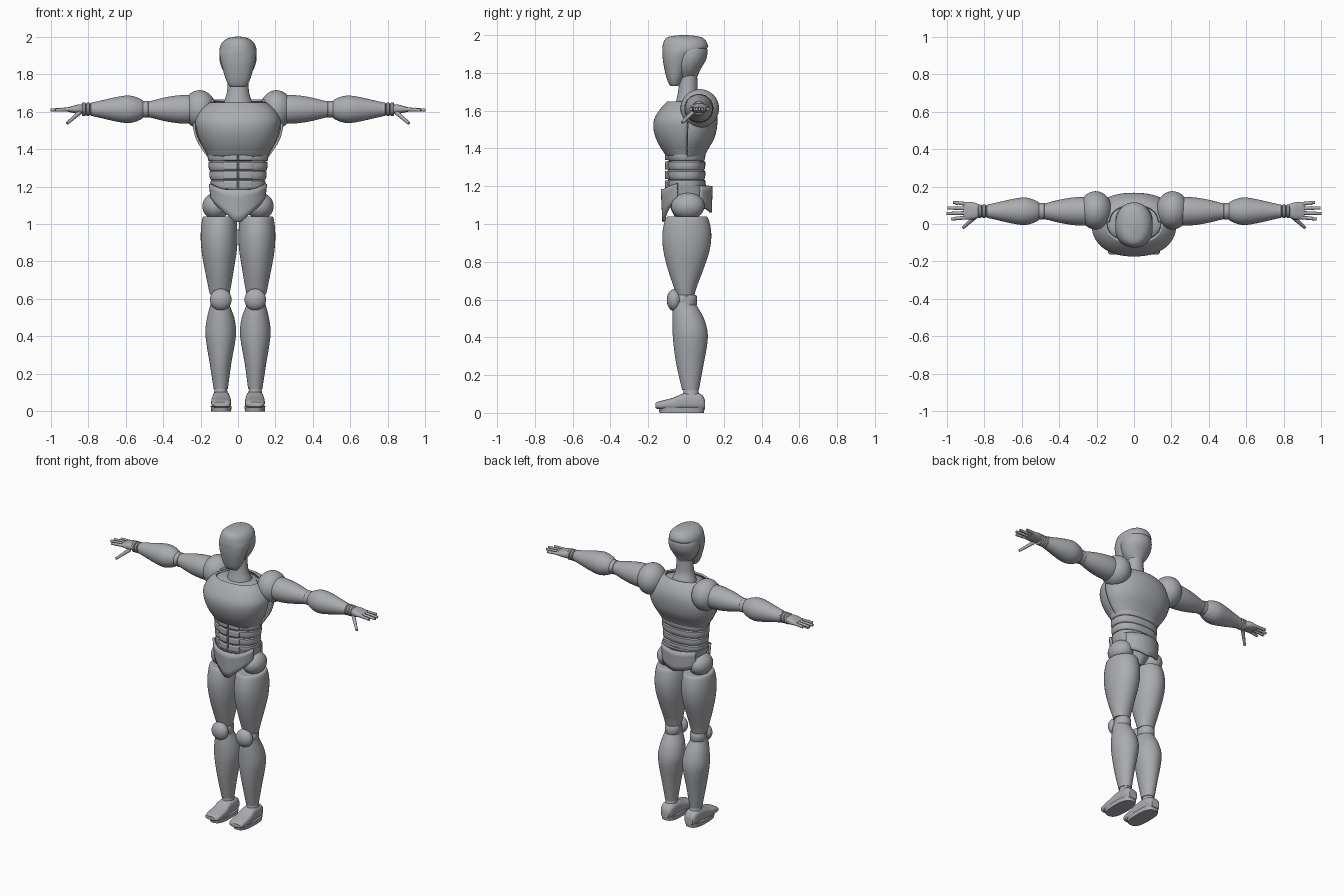
import bpy, bmesh
from math import cos, sin, pi, radians, copysign
from mathutils import Vector

if "Cube" in bpy.data.objects:
    bpy.data.objects.remove(bpy.data.objects["Cube"])

grey = bpy.data.materials.new("plain_grey")
grey.use_nodes = True
grey.diffuse_color = (0.4, 0.41, 0.43, 1)
grey.node_tree.nodes["Principled BSDF"].inputs["Base Color"].default_value = (0.4, 0.41, 0.43, 1)


def finish(name, bm, mirror=False, thick=0, angle=40):
    bmesh.ops.recalc_face_normals(bm, faces=bm.faces)
    mesh = bpy.data.meshes.new(name)
    bm.to_mesh(mesh)
    bm.free()
    mesh.materials.append(grey)
    obj = bpy.data.objects.new(name, mesh)
    bpy.context.collection.objects.link(obj)
    bpy.ops.object.select_all(action="DESELECT")
    obj.select_set(True)
    bpy.context.view_layer.objects.active = obj
    if thick:
        solid = obj.modifiers.new("thickness", "SOLIDIFY")
        solid.thickness = thick
        solid.offset = 0
    if mirror:
        obj.modifiers.new("mirror", "MIRROR")
    bpy.ops.object.shade_smooth_by_angle(angle=radians(angle))
    return obj


def smooth_rings(rings, steps):
    """Catmull-Rom interpolation between the measured sections."""
    out = []
    last = len(rings) - 1
    for i in range(last):
        a, b = rings[max(i - 1, 0)], rings[i]
        c, d = rings[i + 1], rings[min(i + 2, last)]
        for k in range(steps):
            t = k / steps
            out.append([q + t * (r - p) / 2 + t * t * (2 * p - 5 * q + 4 * r - s) / 2
                        + t ** 3 * (3 * q - p - 3 * r + s) / 2
                        for p, q, r, s in zip(a, b, c, d)])
    return out + [list(rings[-1])]


def tube(name, rings, axis="Z", power=2, steps=4, mirror=False, arc=None, thick=0, sides=40):
    """Loft of rounded sections: (position, low and high limits of the two other axes)."""
    bm = bmesh.new()
    rows = []
    start, end = arc or (0, 360)
    count = sides + 1 if arc else sides
    for t, a0, a1, b0, b1 in smooth_rings(rings, steps):
        row = []
        for i in range(count):
            ang = radians(start + (end - start) * i / sides)
            c, s = cos(ang), sin(ang)
            a = (a0 + a1) / 2 + (a1 - a0) / 2 * copysign(abs(c) ** (2 / power), c)
            b = (b0 + b1) / 2 + (b1 - b0) / 2 * copysign(abs(s) ** (2 / power), s)
            row.append(bm.verts.new({"Z": (a, b, t), "X": (t, a, b), "Y": (a, t, b)}[axis]))
        rows.append(row)
    for low, high in zip(rows, rows[1:]):
        for i in range(sides):
            j = (i + 1) % count
            bm.faces.new((low[i], low[j], high[j], high[i]))
    if not arc:
        bm.faces.new(rows[0])
        bm.faces.new(rows[-1])
    return finish(name, bm, mirror, thick)


def centred(name, rings, **kw):
    """Loft symmetric about x = 0: (z, half width, front y, back y)."""
    return tube(name, [(z, -w, w, f, b) for z, w, f, b in rings], **kw)


def limb(name, rings, y=0.068, z=1.612, **kw):
    """Round arm section along x: (x, radius)."""
    return tube(name, [(x, y - r, y + r, z - r, z + r) for x, r in rings],
                axis="X", mirror=True, **kw)


def plate(name, mid, spread, rx, ry, cy, top, bottom, thick=0.015, flare=0):
    """Curved plate whose top and bottom edges depend on distance from its middle."""
    bm = bmesh.new()
    rows = []
    for i in range(25):
        u = i / 12 - 1
        ang = radians(mid + spread * u)
        hi, lo = top(abs(u)), bottom(abs(u))
        rows.append([bm.verts.new(((rx + flare * k / 4) * cos(ang),
                                   cy + (ry + flare * k / 4) * sin(ang),
                                   lo + (hi - lo) * k / 4)) for k in range(5)])
    for p, q in zip(rows, rows[1:]):
        for k in range(4):
            bm.faces.new((p[k], q[k], q[k + 1], p[k + 1]))
    return finish(name, bm, thick=thick)


def rod(name, p, q, r1, r2):
    bm = bmesh.new()
    p, q = Vector(p), Vector(q)
    bmesh.ops.create_cone(bm, cap_ends=True, segments=12, radius1=r1, radius2=r2,
                          depth=(q - p).length)
    turn = (q - p).to_track_quat("Z", "Y").to_matrix().to_4x4()
    turn.translation = (p + q) / 2
    bmesh.ops.transform(bm, matrix=turn, verts=bm.verts)
    return finish(name, bm, mirror=True)


def ball(name, centre, size, mirror=True):
    bm = bmesh.new()
    bmesh.ops.create_uvsphere(bm, u_segments=32, v_segments=20, radius=1)
    for v in bm.verts:
        v.co = [c + s * k for c, s, k in zip(centre, size, v.co)]
    return finish(name, bm, mirror)


# Head: face mask with crown, skull behind it, neck
centred("face_mask", [(1.73, .04, -.08, -.04), (1.745, .052, -.092, -.03), (1.78, .068, -.105, -.01),
                      (1.85, .088, -.12, .02), (1.9, .098, -.125, .06), (1.93, .099, -.125, .112),
                      (1.965, .087, -.118, .108), (1.99, .057, -.095, .078), (2, .012, -.03, .01)],
        power=2.2)
centred("skull", [(1.775, .045, -.05, .058), (1.82, .08, -.06, .078), (1.87, .098, -.07, .106),
                  (1.92, .097, -.07, .114), (1.95, .08, -.06, .1)])
centred("neck", [(1.62, .085, -.06, .1), (1.66, .072, -.05, .08), (1.7, .06, -.042, .064),
                 (1.76, .054, -.035, .06), (1.84, .05, -.03, .058)])

# Chest: inner core, front plate and wider back shell
centred("chest_core", [(1.37, .14, -.085, .09), (1.45, .185, -.13, .13), (1.55, .2, -.145, .145),
                       (1.62, .16, -.1, .12), (1.64, .13, -.08, .105)])
centred("chest_plate", [(1.365, .155, -.1, .11), (1.39, .168, -.118, .13), (1.44, .195, -.147, .16),
                        (1.5, .215, -.166, .18), (1.555, .22, -.162, .18), (1.61, .19, -.128, .14),
                        (1.645, .145, -.095, .1)], power=2.3, arc=(180, 360), thick=.012)
centred("back_shell", [(1.35, .15, -.07, .088), (1.4, .186, -.1, .113), (1.46, .22, -.13, .146),
                       (1.53, .234, -.14, .16), (1.59, .21, -.13, .156), (1.64, .165, -.1, .13),
                       (1.66, .13, -.08, .1)], power=2.2, arc=(0, 180), thick=.012)

# Abdomen: stacked bands and a panel of raised stomach plates
for i in range(4):
    z = 1.185 + i * .05
    w = .135 + i * .005
    centred("waist_band_%d" % (i + 1), [(z, w, -.088, .09), (z + .006, w + .01, -.098, .1),
                                       (z + .044, w + .012, -.1, .102), (z + .05, w, -.09, .092)],
            power=2.4, steps=2)
    for side in (-1, 1):
        plate("stomach_plate", -90 + side * 16, 14.5, .148, .105, 0,
              lambda u: z + .046, lambda u: z + .004, thick=.012)

# Pelvis: core, belt, pointed front plate, rear plate
centred("pelvis_core", [(1.03, .035, -.055, .06), (1.08, .075, -.08, .085),
                        (1.14, .12, -.09, .1), (1.21, .14, -.095, .105)])
centred("belt", [(1.15, .138, -.1, .115), (1.205, .148, -.108, .122)], power=2.4, steps=1)
plate("front_pelvis_plate", -90, 68, .152, .118, 0,
      lambda u: 1.185 + .03 * max(0, u - .4) / .6,
      lambda u: 1.01 + .14 * max(0, u - .1) ** .85, flare=.008)
plate("rear_pelvis_plate", 90, 56, .148, .13, 0,
      lambda u: 1.2, lambda u: 1.06 + .03 * u, flare=.003)

# Legs
ball("hip_ball", (.118, .01, 1.095), (.072, .088, .072))
tube("thigh", [(1.04, .025, .175, -.09, .1), (1.03, .01, .19, -.108, .118), (.95, .003, .199, -.125, .134),
               (.86, .006, .195, -.12, .125), (.76, .022, .178, -.096, .092),
               (.67, .037, .16, -.066, .058), (.625, .045, .15, -.05, .045)], mirror=True)
tube("knee_joint", [(.565, .05, .14, -.05, .052), (.572, .044, .146, -.055, .057),
                    (.618, .044, .146, -.055, .057), (.625, .05, .14, -.05, .052)],
     steps=1, mirror=True)
ball("knee_cap", (.092, -.062, .597), (.058, .04, .058))
tube("shin", [(.585, .05, .145, -.06, .045), (.56, .042, .15, -.068, .062), (.5, .02, .165, -.072, .095),
              (.43, .01, .174, -.071, .114), (.36, .017, .168, -.066, .112), (.25, .037, .15, -.05, .092),
              (.12, .054, .13, -.02, .068)], mirror=True)
tube("ankle", [(.06, .05, .135, -.02, .08), (.13, .06, .124, -.012, .062)], mirror=True, steps=1)

# Feet
tube("foot", [(-.162, .055, .13, .026, .05), (-.145, .04, .14, .02, .06), (-.07, .037, .143, .016, .08),
              (-.01, .042, .138, .016, .104), (.05, .044, .136, .016, .107), (.085, .05, .13, .016, .095),
              (.1, .06, .12, .02, .07)], axis="Y", power=3, mirror=True)
tube("sole", [(0, .037, .143, -.14, .095), (.028, .034, .146, -.146, .099)],
     power=2.8, steps=1, mirror=True)

# Shoulders and arms
ball("shoulder_cap", (.205, .073, 1.612), (.088, .102, .102))
limb("upper_arm", [(.2, .06), (.26, .076), (.33, .073), (.4, .061), (.46, .046), (.49, .04)])
limb("elbow_joint", [(.475, .04), (.48, .045), (.51, .045), (.515, .04)], steps=1)
limb("forearm", [(.5, .04), (.52, .055), (.56, .07), (.6, .073), (.66, .063), (.73, .047), (.775, .037)])
for i in range(3):
    x = .768 + i * .022
    limb("wrist_ring_%d" % (i + 1), [(x, .03), (x + .004, .036), (x + .016, .036), (x + .021, .03)], steps=1)

# Hands
tube("palm", [(.82, .04, .1, 1.59, 1.635), (.85, .026, .114, 1.588, 1.638),
              (.895, .024, .118, 1.596, 1.626), (.91, .03, .112, 1.6, 1.62)],
     axis="X", power=2.5, mirror=True)
for i, tip in enumerate((.975, 1, .995, .965)):
    y = .035 + i * .024
    fan = (i - 1.5) * .006
    rod("finger_%d" % (i + 1), (.895, y, 1.612), (tip, y + fan, 1.608), .0105, .008)
    ball("knuckle_%d" % (i + 1), (.945, y + fan / 2, 1.61), (.011, .0105, .0105))
rod("thumb", (.845, .04, 1.595), (.912, -.02, 1.537), .012, .008)
